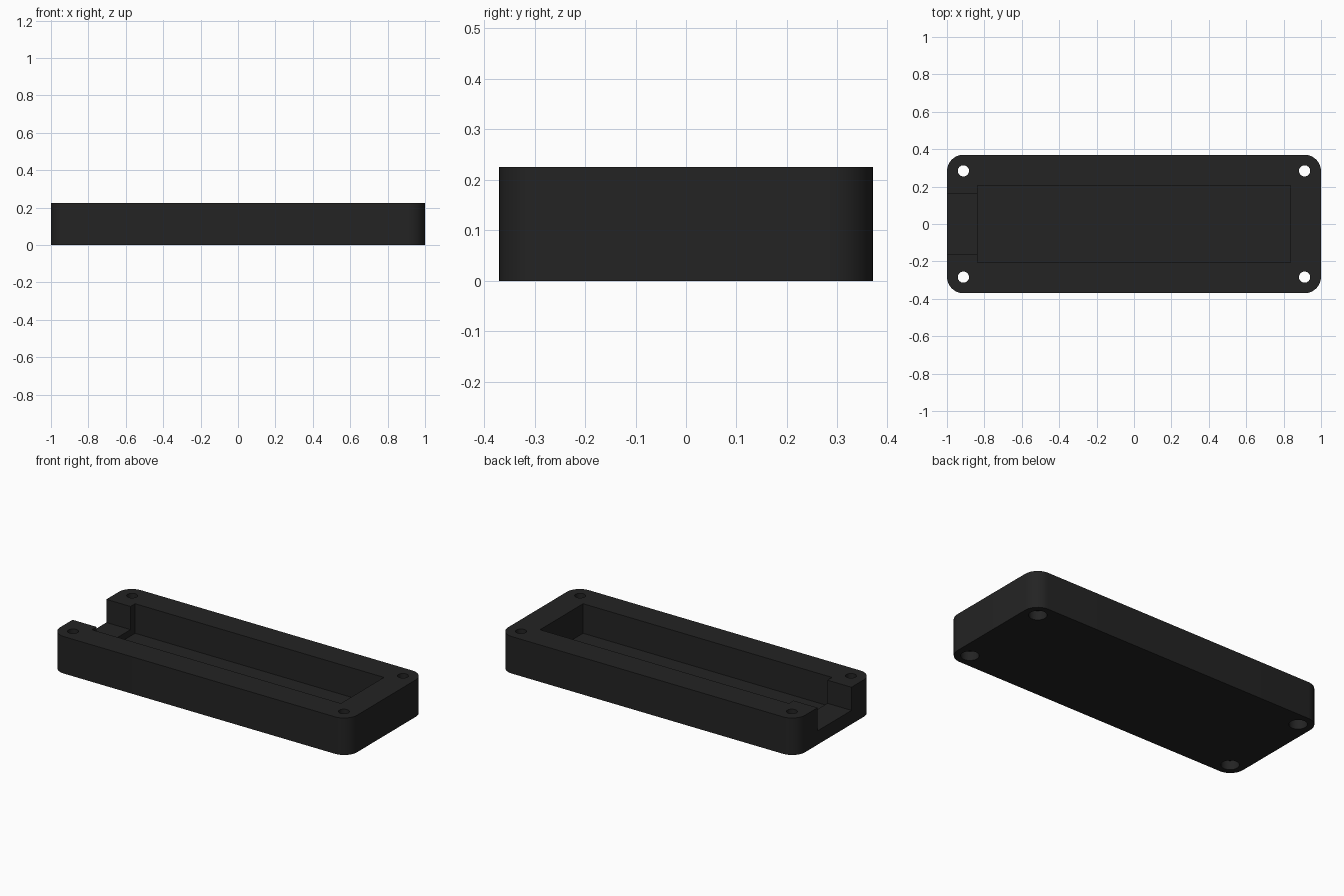
import bpy, bmesh, math

if "Cube" in bpy.data.objects:
    bpy.data.objects.remove(bpy.data.objects["Cube"])

L, W, H, R = 1.0, 0.37, 0.225, 0.088      # half length, half width, height, corner radius

black = bpy.data.materials.new("matte black")
black.diffuse_color = (0.017, 0.017, 0.017, 1)
black.use_nodes = True
black.node_tree.nodes["Principled BSDF"].inputs["Base Color"].default_value = black.diffuse_color


def prism(name, outline, z0, z1):
    """Extrude a closed outline from z0 to z1."""
    bm = bmesh.new()
    face = bm.faces.new([bm.verts.new((x, y, z0)) for x, y in outline])
    top = bmesh.ops.extrude_face_region(bm, geom=[face])["geom"]
    bmesh.ops.translate(bm, vec=(0, 0, z1 - z0),
                        verts=[v for v in top if isinstance(v, bmesh.types.BMVert)])
    bmesh.ops.recalc_face_normals(bm, faces=bm.faces)
    mesh = bpy.data.meshes.new(name)
    bm.to_mesh(mesh)
    bm.free()
    mesh.materials.append(black)
    ob = bpy.data.objects.new(name, mesh)
    bpy.context.collection.objects.link(ob)
    return ob


def arc(cx, cy, r, start, end, steps):
    return [(cx + r * math.cos(math.radians(start + (end - start) * i / steps)),
             cy + r * math.sin(math.radians(start + (end - start) * i / steps)))
            for i in range(steps + 1)]


def box(x0, x1, y0, y1):
    return [(x0, y0), (x1, y0), (x1, y1), (x0, y1)]


# Rounded tray body
corners = [(1, 1), (-1, 1), (-1, -1), (1, -1)]
outline = []
for i, (sx, sy) in enumerate(corners):
    outline += arc(sx * (L - R), sy * (W - R), R, 90 * i, 90 * i + 90, 12)
body = prism("tray_body", outline, 0, H)

# Main pocket and the cable notch through the left end
cutters = [prism("pocket_cutter", box(-0.838, 0.838, -0.207, 0.207), 0.045, H + 0.1),
           prism("notch_cutter", box(-1.1, -0.8, -0.163, 0.163), 0.084, H + 0.1)]

# Corner screw holes, counterbored from below
for sx, sy in corners:
    x, y = sx * 0.912, sy * 0.284
    cutters.append(prism("screw_cutter", arc(x, y, 0.03, 0, 360, 32)[:-1], -0.1, H + 0.1))
    cutters.append(prism("screw_head_cutter", arc(x, y, 0.05, 0, 360, 32)[:-1], -0.1, 0.055))

bpy.context.view_layer.objects.active = body
for c in cutters:
    c.hide_render = True
    mod = body.modifiers.new("cut", "BOOLEAN")
    mod.operation = "DIFFERENCE"
    mod.solver = "EXACT"
    mod.object = c
    bpy.ops.object.modifier_apply(modifier=mod.name)
    bpy.data.objects.remove(c)

# Smooth round corners and holes, keep flat edges sharp
bpy.ops.object.select_all(action="DESELECT")
body.select_set(True)
bpy.ops.object.shade_smooth_by_angle(angle=math.radians(30))
